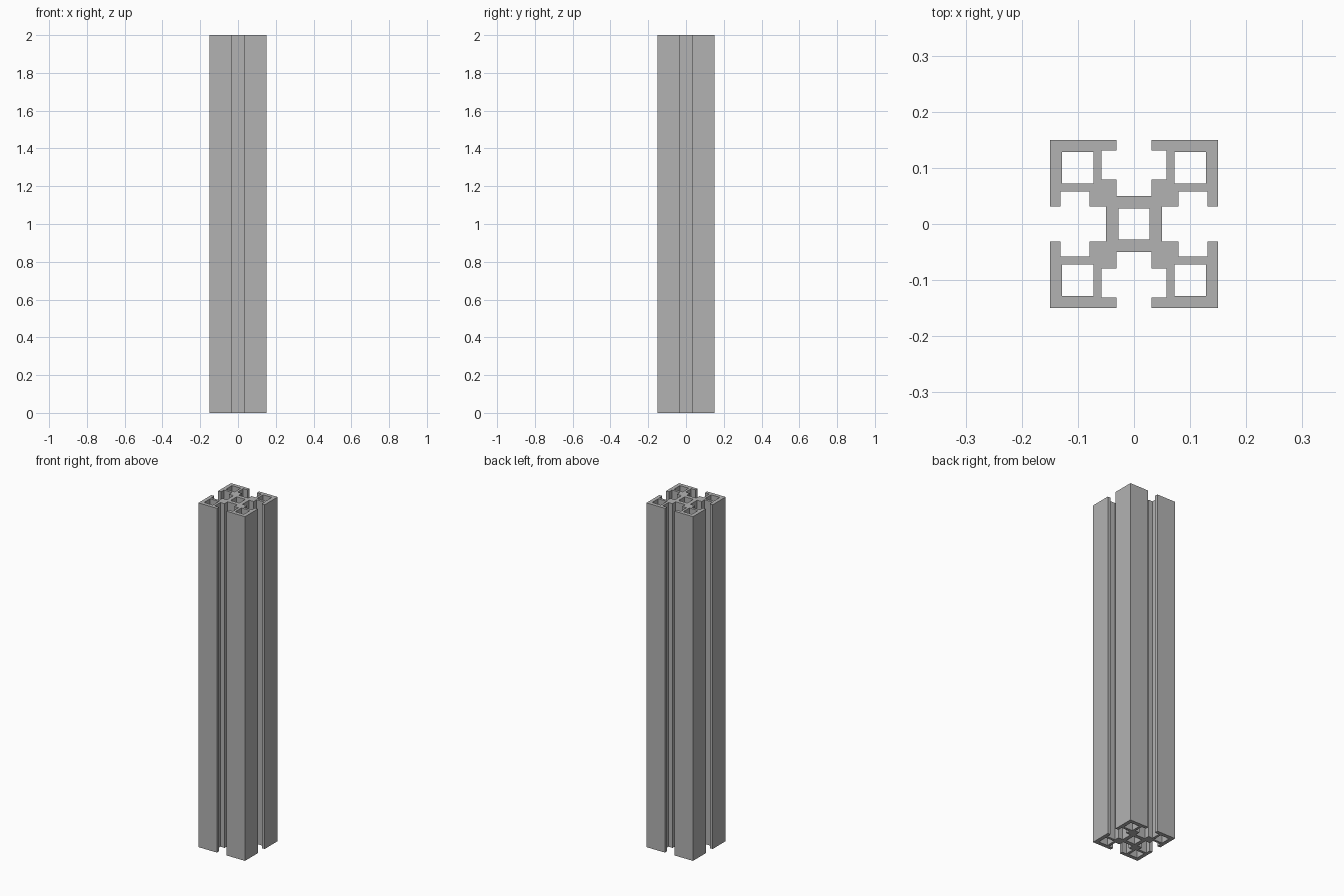
import bpy, bmesh

if "Cube" in bpy.data.objects:
    bpy.data.objects.remove(bpy.data.objects["Cube"], do_unlink=True)

HEIGHT = 2.0

# Aluminium material
metal = bpy.data.materials.new("grey aluminium")
metal.use_nodes = True
colour = (0.45, 0.45, 0.45, 1)
metal.diffuse_color = colour
metal.node_tree.nodes["Principled BSDF"].inputs["Base Color"].default_value = colour


def turn(points, quarters):
    """Rotate 2D points about the axis in quarter turns."""
    for _ in range(quarters):
        points = [(-y, x) for x, y in points]
    return points


def rectangle(cx, cy, half):
    return [(cx + sx * half, cy + sy * half)
            for sx, sy in ((-1, -1), (1, -1), (1, 1), (-1, 1))]


# Outline: half a corner, mirrored on the diagonal, repeated four times
half_corner = [(0.05, 0.031), (0.079, 0.031), (0.079, 0.058),
               (0.131, 0.058), (0.131, 0.031), (0.15, 0.031)]
corner = half_corner + [(0.15, 0.15)] + [(y, x) for x, y in reversed(half_corner)]
outline = [p for q in range(4) for p in turn(corner, q)]

# Hollow channels: one in the core and one in each corner
channels = [rectangle(0, 0, 0.028)]
channels += [turn(rectangle(0.1, 0.1, 0.028), q) for q in range(4)]

# Filled profile extruded along z
curve = bpy.data.curves.new("slotted_profile", "CURVE")
curve.dimensions = "2D"
curve.fill_mode = "BOTH"
curve.extrude = HEIGHT / 2
for loop in [outline] + channels:
    spline = curve.splines.new("POLY")
    spline.points.add(len(loop) - 1)
    for point, (x, y) in zip(spline.points, loop):
        point.co = (x, y, 0, 1)
    spline.use_cyclic_u = True
source = bpy.data.objects.new("profile_source", curve)
bpy.context.collection.objects.link(source)
bpy.context.view_layer.update()

# Solid mesh standing on the ground
evaluated = source.evaluated_get(bpy.context.evaluated_depsgraph_get())
mesh = bpy.data.meshes.new_from_object(evaluated)
bpy.data.objects.remove(source, do_unlink=True)
bm = bmesh.new()
bm.from_mesh(mesh)
bmesh.ops.remove_doubles(bm, verts=bm.verts, dist=0.0001)
bmesh.ops.translate(bm, verts=bm.verts, vec=(0, 0, HEIGHT / 2))
bmesh.ops.recalc_face_normals(bm, faces=bm.faces)
for face in bm.faces:
    face.smooth = False
    face.material_index = 0
bm.to_mesh(mesh)
bm.free()
mesh.materials.clear()
mesh.materials.append(metal)
bar = bpy.data.objects.new("slotted_extrusion_bar", mesh)
bpy.context.collection.objects.link(bar)
